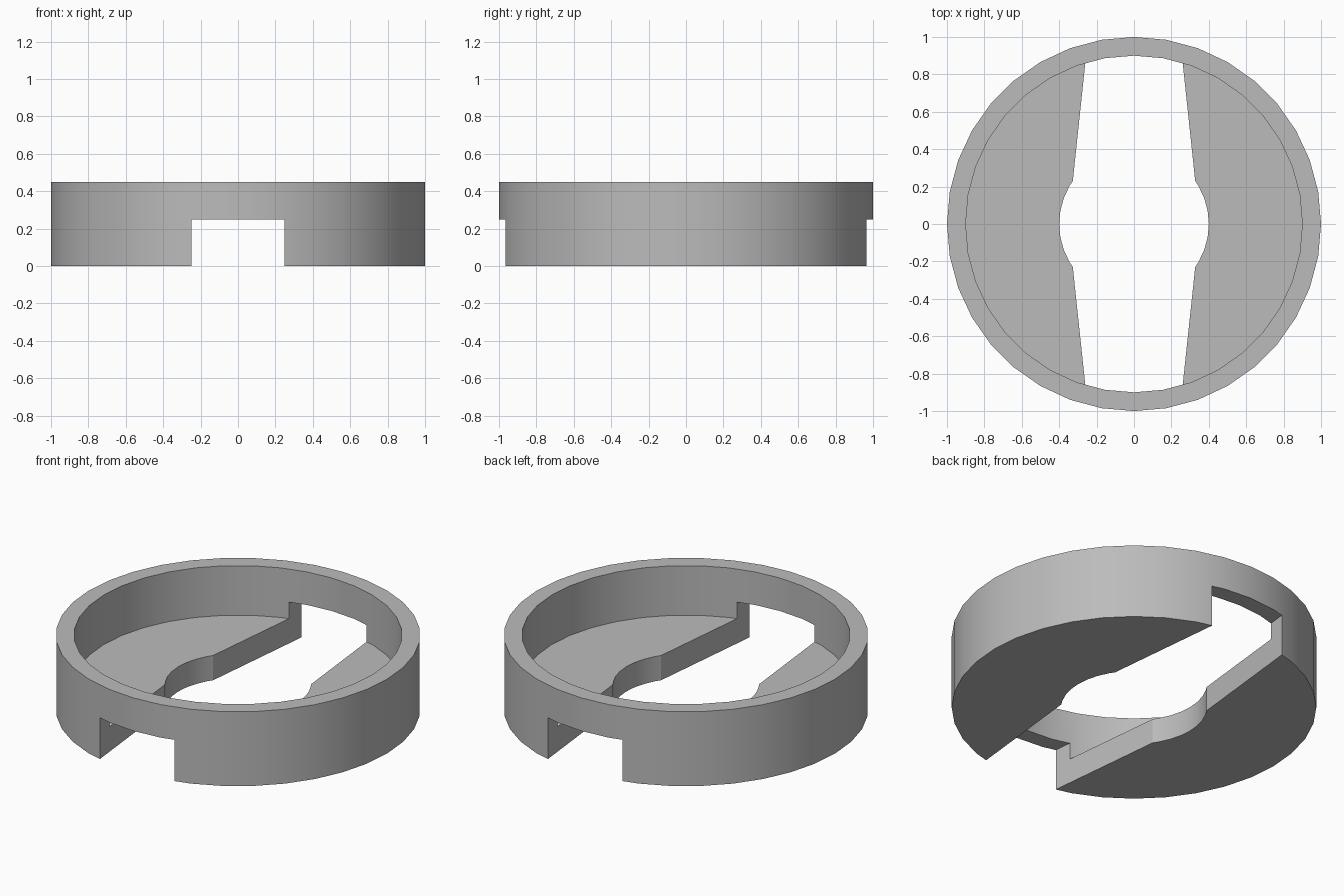
import bpy, bmesh
from math import sin, cos, atan2, radians, pi

SEGMENTS = 36
OUTER, INNER, HOLE = 1.0, 0.9, 0.4
HEIGHT, FLOOR, SLOT_TOP = 0.45, 0.15, 0.25

cube = bpy.data.objects.get("Cube")
if cube:
    bpy.data.objects.remove(cube, do_unlink=True)

grey = bpy.data.materials.new("plain grey")
grey.use_nodes = True
colour = (0.5, 0.5, 0.5, 1)
grey.diffuse_color = colour
grey.node_tree.nodes["Principled BSDF"].inputs["Base Color"].default_value = colour


def prism(name, outline, bottom, top):
    """Solid extruded upwards from a flat outline."""
    bm = bmesh.new()
    face = bm.faces.new([bm.verts.new((x, y, bottom)) for x, y in outline])
    result = bmesh.ops.extrude_face_region(bm, geom=[face])
    verts = [v for v in result["geom"] if isinstance(v, bmesh.types.BMVert)]
    bmesh.ops.translate(bm, verts=verts, vec=(0, 0, top - bottom))
    bmesh.ops.recalc_face_normals(bm, faces=bm.faces)
    mesh = bpy.data.meshes.new(name)
    bm.to_mesh(mesh)
    bm.free()
    obj = bpy.data.objects.new(name, mesh)
    bpy.context.collection.objects.link(obj)
    mesh.materials.append(grey)
    return obj


def circle(radius):
    return [(radius * cos(2 * pi * i / SEGMENTS), radius * sin(2 * pi * i / SEGMENTS))
            for i in range(SEGMENTS)]


# Round cap body and the shallow recess in its top
body = prism("round_cap", circle(OUTER), 0, HEIGHT)
recess = prism("recess_cutter", circle(INNER), FLOOR, HEIGHT + 0.2)

# Tapered slot that widens into a round hole in the middle
corner = atan2(0.23, 0.327)
arc = [-corner] + [radians(a) for a in range(-30, 31, 10)] + [corner]
right = [(0.235, -1.1)] + [(HOLE * cos(a), HOLE * sin(a)) for a in arc] + [(0.235, 1.1)]
left = [(-x, -y) for x, y in right]
slot = prism("slot_cutter", right + left, -0.2, SLOT_TOP)

# Cut the recess and slot, then bake the result
for cutter in (recess, slot):
    mod = body.modifiers.new(cutter.name, "BOOLEAN")
    mod.operation = "DIFFERENCE"
    mod.solver = "EXACT"
    mod.object = cutter
    cutter.hide_render = True

bpy.context.view_layer.update()
depsgraph = bpy.context.evaluated_depsgraph_get()
baked = bpy.data.meshes.new_from_object(body.evaluated_get(depsgraph))
body.modifiers.clear()
body.data = baked
for cutter in (recess, slot):
    bpy.data.objects.remove(cutter, do_unlink=True)

# Smooth the round walls, keeping the edges sharp
bpy.ops.object.select_all(action="DESELECT")
body.select_set(True)
bpy.context.view_layer.objects.active = body
bpy.ops.object.shade_smooth_by_angle(angle=radians(25))
